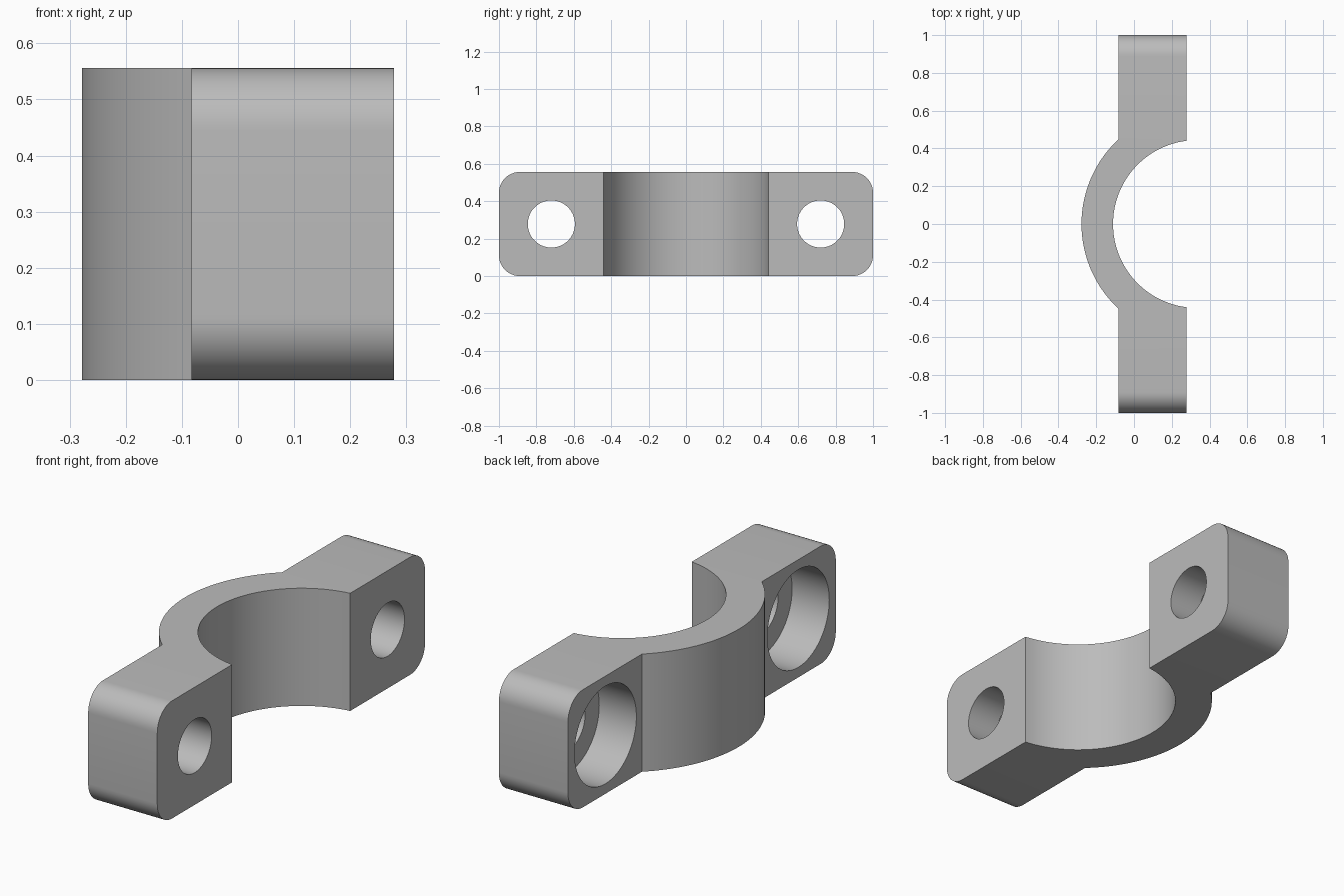
import bpy, bmesh, math

if "Cube" in bpy.data.objects:
    bpy.data.objects.remove(bpy.data.objects["Cube"])

H = 0.556                 # clamp height
XF, XB = 0.278, -0.083    # mating face and rear face of the ears
CX, R_IN, R_OUT = 0.333, 0.444, 0.611
HOLE_Y, HOLE_R, BORE_R, BORE_DEPTH = 0.72, 0.126, 0.231, 0.194

steel = bpy.data.materials.new("grey metal")
steel.diffuse_color = (0.5, 0.5, 0.5, 1)
steel.use_nodes = True
steel.node_tree.nodes["Principled BSDF"].inputs["Base Color"].default_value = steel.diffuse_color


def arc(r, x_end, n):
    """Arc around the clamp axis, from +y end to -y end through -x."""
    a = math.acos((x_end - CX) / r)
    return [(CX + r * math.cos(t), r * math.sin(t))
            for t in (a + (2 * math.pi - 2 * a) * i / n for i in range(n + 1))]


# Half-clamp profile seen from above, extruded upwards
outline = arc(R_IN, XF, 64) + [(XF, -1), (XB, -1)]
outline += arc(R_OUT, XB, 48)[::-1] + [(XB, 1), (XF, 1)]
bm = bmesh.new()
base = bm.faces.new([bm.verts.new((x, y, 0)) for x, y in outline])
top = bmesh.ops.extrude_face_region(bm, geom=[base])["geom"]
bmesh.ops.translate(bm, vec=(0, 0, H),
                    verts=[v for v in top if isinstance(v, bmesh.types.BMVert)])

# Rounded ends of the ears
ends = [e for e in bm.edges if all(abs(v.co.y) > 0.99 for v in e.verts)
        and abs(e.verts[0].co.z - e.verts[1].co.z) < 0.01]
bmesh.ops.bevel(bm, geom=ends, offset=0.111, segments=12, profile=0.5, affect='EDGES')
bmesh.ops.recalc_face_normals(bm, faces=bm.faces[:])
mesh = bpy.data.meshes.new("clamp_half")
bm.to_mesh(mesh)
bm.free()
clamp = bpy.data.objects.new("clamp_half", mesh)
bpy.context.collection.objects.link(clamp)
mesh.materials.append(steel)
bpy.context.view_layer.objects.active = clamp


def drill(y, radius, x0, x1):
    """Cut a round hole along x."""
    bpy.ops.mesh.primitive_cylinder_add(vertices=64, radius=radius, depth=x1 - x0,
                                        location=((x0 + x1) / 2, y, H / 2),
                                        rotation=(0, math.pi / 2, 0))
    cutter = bpy.context.object
    cutter.name = "hole_cutter"
    cutter.hide_render = True
    cutter.data.materials.append(steel)
    mod = clamp.modifiers.new("hole", 'BOOLEAN')
    mod.operation, mod.solver, mod.object = 'DIFFERENCE', 'EXACT', cutter
    bpy.context.view_layer.objects.active = clamp
    bpy.ops.object.modifier_apply(modifier=mod.name)
    bpy.data.objects.remove(cutter)


# Bolt holes with counterbores on the rear face
for side in (-1, 1):
    drill(side * HOLE_Y, HOLE_R, -0.5, 0.5)
    drill(side * HOLE_Y, BORE_R, -0.5, XB + BORE_DEPTH)

bpy.ops.object.select_all(action='DESELECT')
clamp.select_set(True)
bpy.context.view_layer.objects.active = clamp
bpy.ops.object.shade_smooth_by_angle(angle=math.radians(30))
